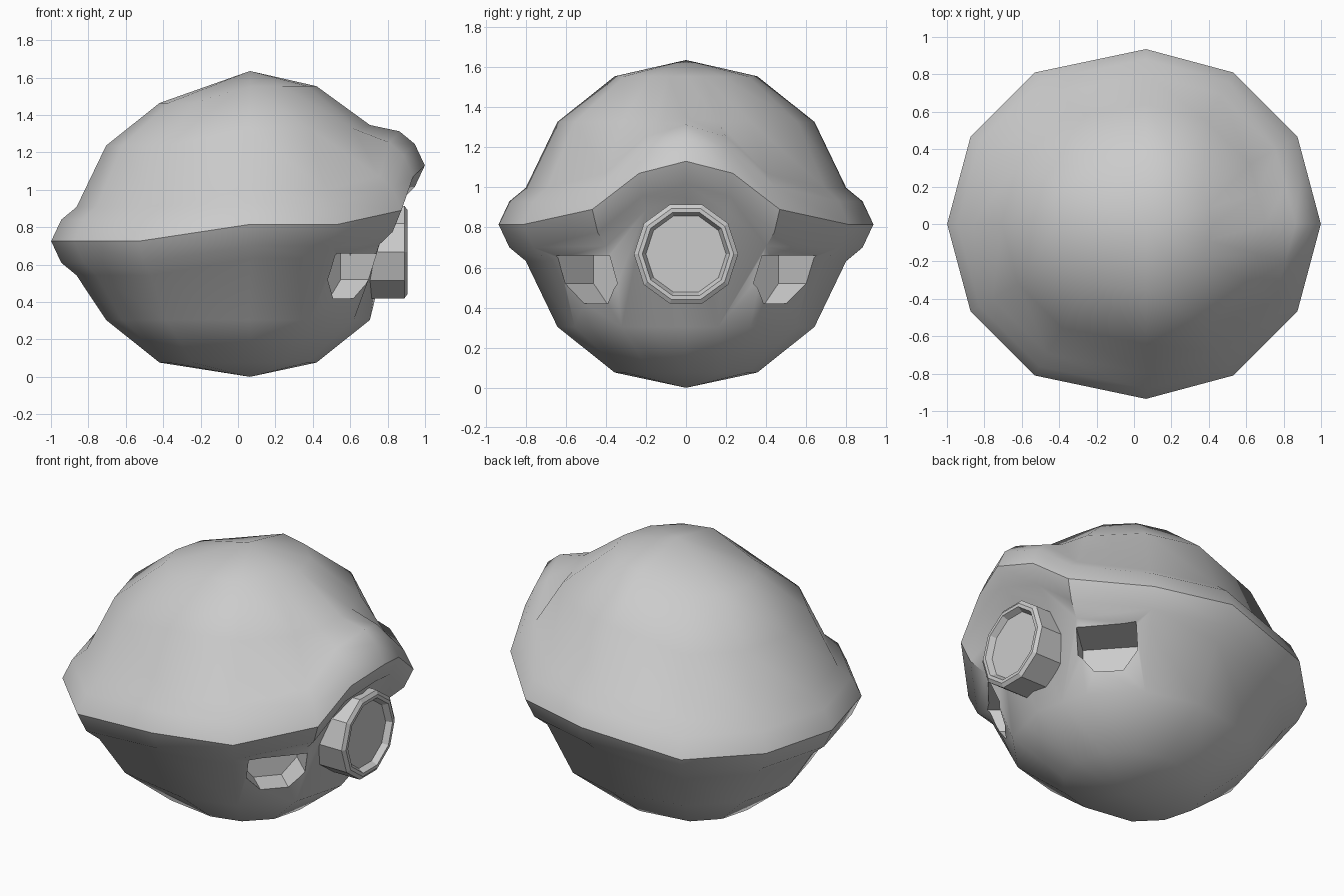
import bpy, bmesh
from math import sin, cos, pi, radians
from mathutils import Matrix, Vector

cube = bpy.data.objects.get("Cube")
if cube:
    bpy.data.objects.remove(cube)

grey = bpy.data.materials.new("plain_grey")
grey.use_nodes = True
COLOUR = (0.6, 0.6, 0.6, 1)
grey.diffuse_color = COLOUR
grey.node_tree.nodes["Principled BSDF"].inputs["Base Color"].default_value = COLOUR


def make_object(name, bm):
    bmesh.ops.recalc_face_normals(bm, faces=bm.faces)
    mesh = bpy.data.meshes.new(name)
    bm.to_mesh(mesh)
    bm.free()
    mesh.materials.append(grey)
    obj = bpy.data.objects.new(name, mesh)
    bpy.context.collection.objects.link(obj)
    return obj


def bridge(bm, rings):
    for a, b in zip(rings, rings[1:]):
        n = len(a)
        for i in range(n):
            bm.faces.new((a[i], a[(i + 1) % n], b[(i + 1) % n], b[i]))


def shade(obj, angle):
    bpy.ops.object.select_all(action='DESELECT')
    obj.select_set(True)
    bpy.context.view_layer.objects.active = obj
    bpy.ops.object.shade_smooth_by_angle(angle=radians(angle))


# Shell: round profile with a swollen brim, arched over the snout
R, MID = 0.82, 0.815
lats = [radians(180 / 14 * k) for k in (5, 3, 1)]
dome = [(R * cos(a), R * sin(a)) for a in lats]
rim = [(0.881, 0.115), (0.935, 0)]
profile = dome + rim + [(r, -z) for r, z in reversed(dome + rim[:1])]
half = [(0, 0.315), (15, 0.255), (30, 0.075), (60, 0), (90, 0), (120, -0.09), (150, -0.09)]
columns = half + [(180, -0.09)] + [(360 - a, lift) for a, lift in reversed(half[1:])]

bm = bmesh.new()
rings = []
for row, (r, z) in enumerate(profile):
    ring = []
    for angle, lift in columns:
        a = radians(angle)
        # the extra columns lie in the middle of a flat side
        reach = r * cos(pi / 12) if angle in (15, 345) else r
        x = reach * cos(a) + (-0.064 if 90 < angle < 270 else 0.064)
        if row < 2:
            lift = min(lift, 0.02 if row and angle == 0 else 0)
        elif row > 6:
            lift = 0
        ring.append(bm.verts.new((x, reach * sin(a), MID + z + lift)))
    rings.append(ring)
bridge(bm, rings)
for ring, z in ((rings[0], MID + R), (rings[-1], MID - R)):
    pole = bm.verts.new((0.064, 0, max(z, 0)))
    for i in range(len(ring)):
        bm.faces.new((ring[i], ring[(i + 1) % len(ring)], pole))
shell = make_object("shell", bm)

# Eye sockets cut under the brim
outline = [(-0.17, 0.66), (-0.17, 0.52), (-0.08, 0.42), (0.08, 0.42), (0.17, 0.52), (0.17, 0.66)]
for side, name in ((-1, "right_eye_cutter"), (1, "left_eye_cutter")):
    bm = bmesh.new()
    turn = Matrix.Rotation(side * radians(42), 3, 'Z')
    ends = [[bm.verts.new(turn @ Vector((x, y, z)) + Vector((0.064, 0, 0)))
             for y, z in outline] for x in (0.5, 1.0)]
    bridge(bm, ends)
    for end in ends:
        bm.faces.new(end)
    cutter = make_object(name, bm)
    cutter.hide_render = True
    cutter.hide_set(True)
    cut = shell.modifiers.new(name, 'BOOLEAN')
    cut.operation = 'DIFFERENCE'
    cut.solver = 'EXACT'
    cut.object = cutter

# Bake the cuts, then remove the cutters
graph = bpy.context.evaluated_depsgraph_get()
shell_mesh = bpy.data.meshes.new_from_object(shell.evaluated_get(graph))
shell.modifiers.clear()
shell.data = shell_mesh
for name in ("right_eye_cutter", "left_eye_cutter"):
    bpy.data.objects.remove(bpy.data.objects[name])
shade(shell, 40)

# Snout: ten-sided tube with a stepped rim and a sunken disc
bm = bmesh.new()
steps = [(0.6, 0.26), (0.89, 0.26), (0.905, 0.238), (0.905, 0.218), (0.87, 0.2)]
rings = [[bm.verts.new((x, r * cos(i * pi / 5), 0.667 + r * sin(i * pi / 5)))
          for i in range(10)] for x, r in steps]
bridge(bm, rings)
bm.faces.new(rings[0])
bm.faces.new(rings[-1])
snout = make_object("snout", bm)
shade(snout, 20)
